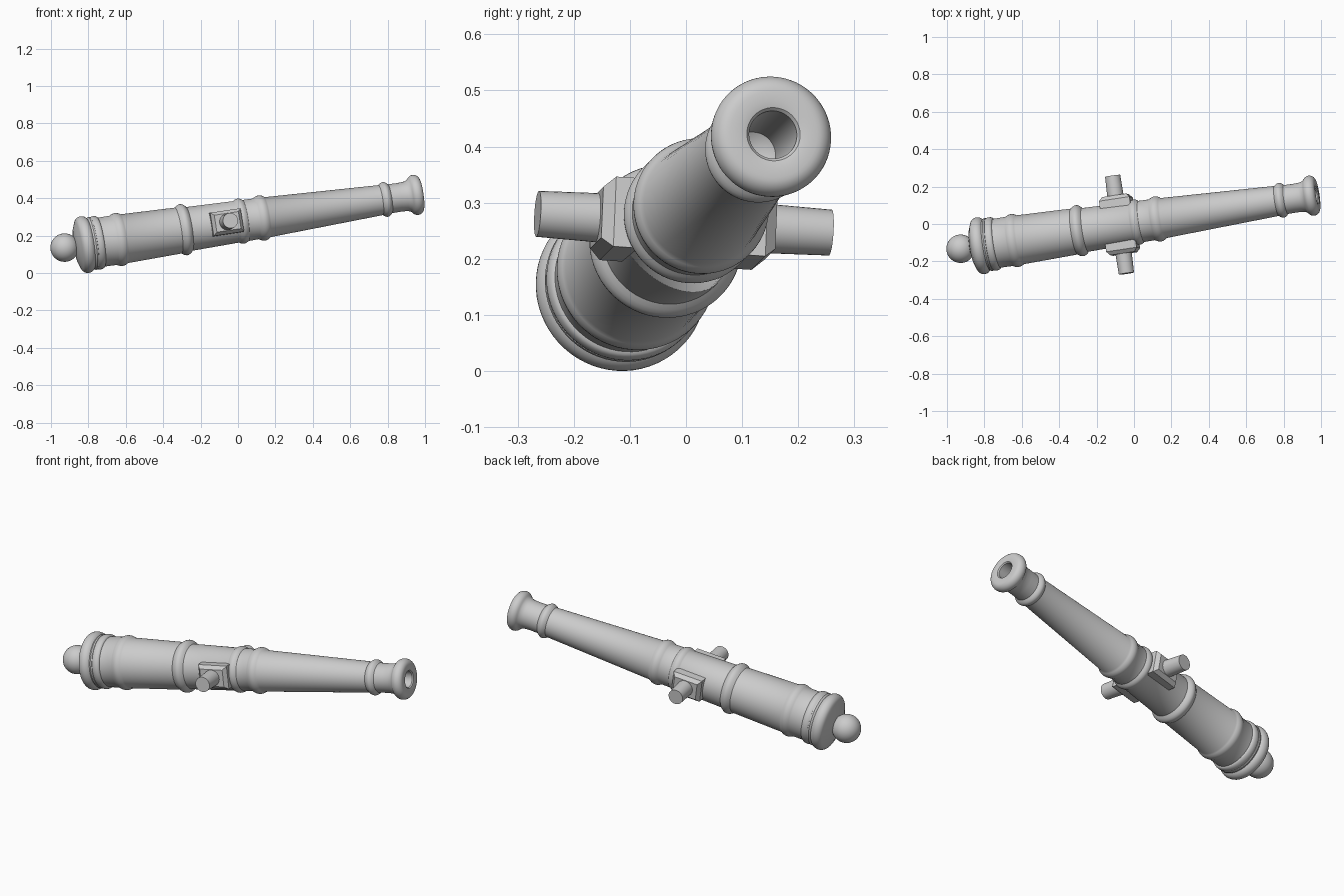
import bpy, bmesh, math
from mathutils import Matrix, Vector

if "Cube" in bpy.data.objects:
    bpy.data.objects.remove(bpy.data.objects["Cube"])

# Tilted frame: local X runs along the barrel, local Y along the trunnions
ax = Vector((0.978, 0.148, 0.147)).normalized()
ay = Vector((-0.075, 0.53, -0.034))
ay = (ay - ax * ay.dot(ax)).normalized()
az = ax.cross(ay)
FRAME = Matrix.Translation((0, 0.008, 0.275)) @ Matrix((ax, ay, az)).transposed().to_4x4()


def finish(bm, name, angle=35):
    bmesh.ops.recalc_face_normals(bm, faces=bm.faces)
    me = bpy.data.meshes.new(name)
    bm.to_mesh(me)
    bm.free()
    ob = bpy.data.objects.new(name, me)
    bpy.context.collection.objects.link(ob)
    ob.matrix_world = FRAME
    bpy.ops.object.select_all(action='DESELECT')
    ob.select_set(True)
    bpy.context.view_layer.objects.active = ob
    bpy.ops.object.shade_smooth_by_angle(angle=math.radians(angle))
    return ob


def lathe(name, profile, n=64):
    """Revolve (s, r) points about local X; r = 0 closes an end."""
    bm = bmesh.new()
    rows = []
    for s, r in profile:
        if r == 0:
            rows.append([bm.verts.new((s, 0, 0))] * n)
        else:
            rows.append([bm.verts.new((s, r * math.cos(t), r * math.sin(t)))
                         for t in (2 * math.pi * i / n for i in range(n))])
    for a, b in zip(rows, rows[1:]):
        for i in range(n):
            j = (i + 1) % n
            bm.faces.new(list(dict.fromkeys((a[i], a[j], b[j], b[i]))))
    return finish(bm, name)


def band(s, half, base0, base1, top, n=8):
    """Rounded moulding rising from the barrel line."""
    pts = []
    for i in range(n + 1):
        t = i / n
        base = base0 + (base1 - base0) * t
        pts.append((s - half + 2 * half * t, base + (top - base) * math.sin(math.pi * t) ** 0.9))
    return pts


def arc(s, r, rs, rr, a0, a1, n=10):
    return [(s + rs * math.cos(math.radians(a0 + (a1 - a0) * i / n)),
             r + rr * math.sin(math.radians(a0 + (a1 - a0) * i / n))) for i in range(n + 1)]


# Barrel: breech, mouldings, taper, muzzle lip and bore
profile = [(-0.895, 0), (-0.893, 0.05), (-0.883, 0.10)]
profile += arc(-0.838, 0.121, 0.035, 0.032, 170, 30)
profile += [(-0.798, 0.143), (-0.79, 0.142)]
profile += arc(-0.772, 0.132, 0.022, 0.012, 140, 0, 6)
profile += band(-0.652, 0.03, 0.133, 0.132, 0.143)
profile += band(-0.297, 0.03, 0.124, 0.118, 0.138)
profile += band(0.015, 0.025, 0.112, 0.111, 0.122)
profile += band(0.130, 0.032, 0.110, 0.108, 0.122)
profile += band(0.805, 0.025, 0.081, 0.078, 0.094)
profile += [(0.88, 0.077), (0.915, 0.079), (0.934, 0.085)]
profile += arc(0.970, 0.078, 0.032, 0.030, 150, 0, 12)
profile += [(1.003, 0.06), (1.0, 0.048), (0.994, 0.043), (0.75, 0.041), (0.72, 0)]
lathe("barrel", profile)

# Rear knob on its short neck
lathe("rear_neck", [(-0.93, 0), (-0.93, 0.045), (-0.89, 0.04), (-0.87, 0.06), (-0.87, 0)], 32)
lathe("rear_knob", [(-0.948 + 0.076 * -math.cos(math.pi * i / 24),
                     0 if i in (0, 24) else 0.076 * math.sin(math.pi * i / 24))
                    for i in range(25)], 48)

# Trunnions and their chamfered mounting blocks on both sides
SC = -0.079
for side, label in ((1, "left"), (-1, "right")):
    bm = bmesh.new()
    bmesh.ops.create_cone(bm, cap_ends=True, segments=32, radius1=0.046, radius2=0.041,
                          depth=0.19,
                          matrix=Matrix.Translation((SC, side * 0.169, 0))
                          @ Matrix.Rotation(-side * math.pi / 2, 4, 'X'))
    finish(bm, "trunnion_" + label)

    bm = bmesh.new()
    rows = []
    for y, hx, hz in ((0.05, 0.083, 0.063), (0.137, 0.083, 0.063), (0.157, 0.066, 0.046)):
        rows.append([bm.verts.new((SC + x * hx, side * y, z * hz))
                     for x, z in ((-1, -1), (1, -1), (1, 1), (-1, 1))])
    for a, b in zip(rows, rows[1:]):
        for i in range(4):
            j = (i + 1) % 4
            bm.faces.new((a[i], a[j], b[j], b[i]))
    bm.faces.new(rows[0])
    bm.faces.new(rows[-1])
    finish(bm, "trunnion_block_" + label, 20)
